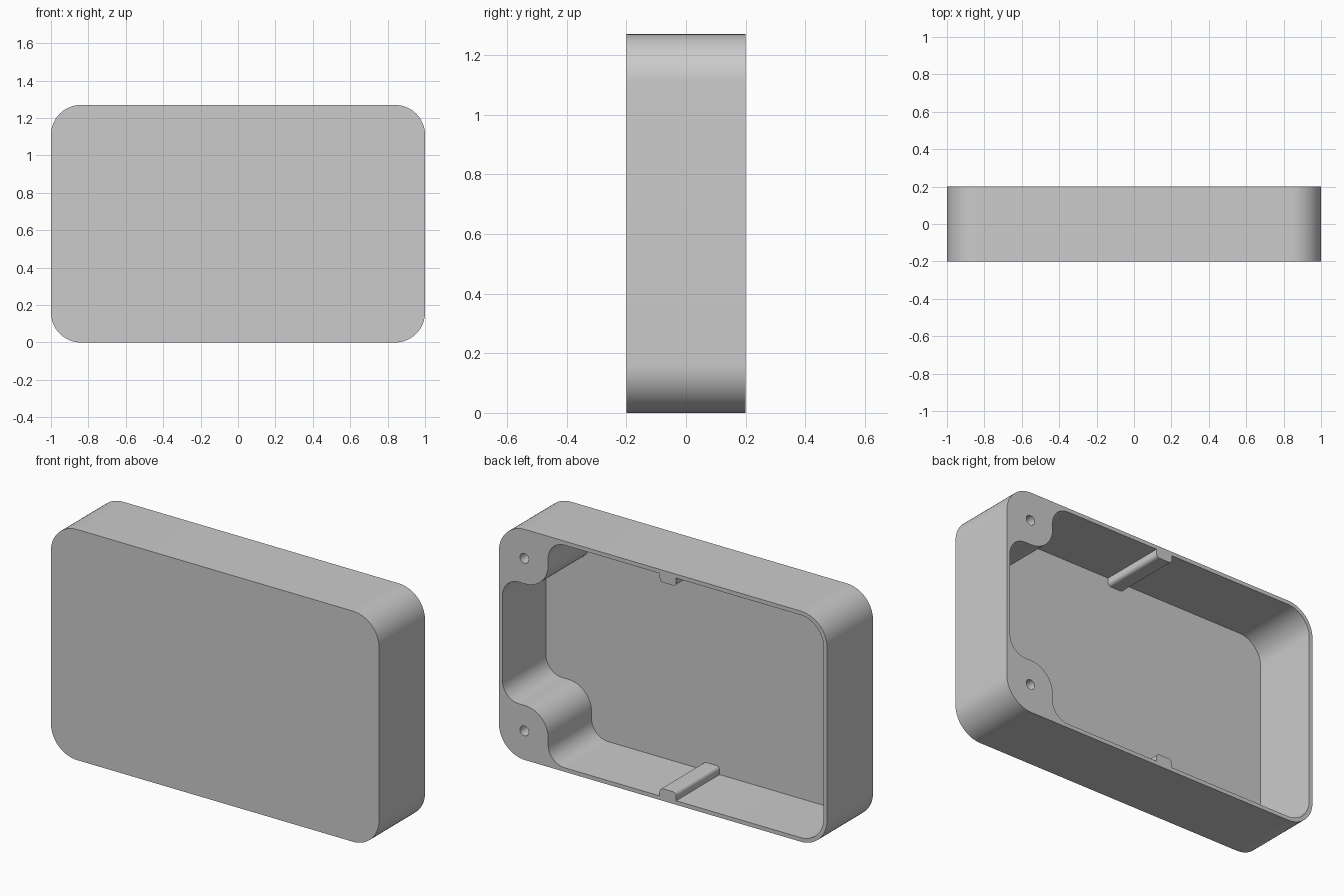
import bpy, bmesh, math
from mathutils import Vector

if "Cube" in bpy.data.objects:
    bpy.data.objects.remove(bpy.data.objects["Cube"], do_unlink=True)

HEIGHT, HALF_W, HALF_D = 1.27, 1.0, 0.2
WALL = 0.022
SEGMENTS = 16

# Single grey plastic
grey = bpy.data.materials.new("grey plastic")
grey.use_nodes = True
colour = (0.6, 0.6, 0.6, 1)
grey.diffuse_color = colour
grey.node_tree.nodes["Principled BSDF"].inputs["Base Color"].default_value = colour


def rounded(corners):
    """Outline through (x, z, radius) corners, each replaced by an arc."""
    outline = []
    for i, (x, z, r) in enumerate(corners):
        p = Vector((x, z))
        if r == 0:
            outline.append(p)
            continue
        a = (Vector(corners[i - 1][:2]) - p).normalized()
        b = (Vector(corners[(i + 1) % len(corners)][:2]) - p).normalized()
        centre = p + (a + b) * r
        for k in range(SEGMENTS + 1):
            t = k / SEGMENTS * math.pi / 2
            outline.append(centre - b * r * math.cos(t) - a * r * math.sin(t))
    return outline


def mirrored(half):
    """Close a lower-half outline with its reflection about mid height."""
    return half + [(x, HEIGHT - z, r) for x, z, r in reversed(half)]


def prism(name, outline, y0, y1):
    """Extrude an x-z outline from y0 to y1."""
    bm = bmesh.new()
    base = bm.faces.new([bm.verts.new((p.x, y0, p.y)) for p in outline])
    ext = bmesh.ops.extrude_face_region(bm, geom=[base])
    verts = [v for v in ext["geom"] if isinstance(v, bmesh.types.BMVert)]
    bmesh.ops.translate(bm, verts=verts, vec=(0, y1 - y0, 0))
    bmesh.ops.recalc_face_normals(bm, faces=bm.faces)
    mesh = bpy.data.meshes.new(name)
    bm.to_mesh(mesh)
    bm.free()
    mesh.materials.append(grey)
    ob = bpy.data.objects.new(name, mesh)
    bpy.context.collection.objects.link(ob)
    return ob


def cut(target, cutter):
    """Subtract the cutter and discard it."""
    cutter.hide_render = True
    mod = target.modifiers.new("cut", "BOOLEAN")
    mod.operation, mod.solver, mod.object = "DIFFERENCE", "EXACT", cutter
    bpy.context.view_layer.objects.active = target
    bpy.ops.object.modifier_apply(modifier=mod.name)
    bpy.data.objects.remove(cutter, do_unlink=True)


# Rounded outer body
shell = prism("enclosure_shell",
              rounded(mirrored([(-HALF_W, 0, 0.16), (HALF_W, 0, 0.16)])),
              -HALF_D, HALF_D)

# Cavity open at the back, shaped around the ribs and corner screw bosses
inner = HALF_W - WALL
rib_top = WALL + 0.045
cavity = [
    (-inner, WALL, 0.14),
    (-0.08, WALL, 0), (-0.08, rib_top, 0.02),
    (0.02, rib_top, 0.02), (0.02, WALL, 0),
    (0.70, WALL, 0.1), (0.70, 0.30, 0.14), (inner, 0.30, 0.1),
]
cut(shell, prism("cavity_cutter", rounded(mirrored(cavity)),
                 -HALF_D + WALL, HALF_D + 0.1))

# Blind screw holes in the bosses
for z in (0.16, HEIGHT - 0.16):
    circle = [Vector((0.845 + 0.027 * math.cos(t), z + 0.027 * math.sin(t)))
              for t in (2 * math.pi * k / 32 for k in range(32))]
    cut(shell, prism("hole_cutter", circle, -0.08, HALF_D + 0.1))

bpy.ops.object.select_all(action="DESELECT")
shell.select_set(True)
bpy.context.view_layer.objects.active = shell
bpy.ops.object.shade_smooth_by_angle(angle=math.radians(30))
